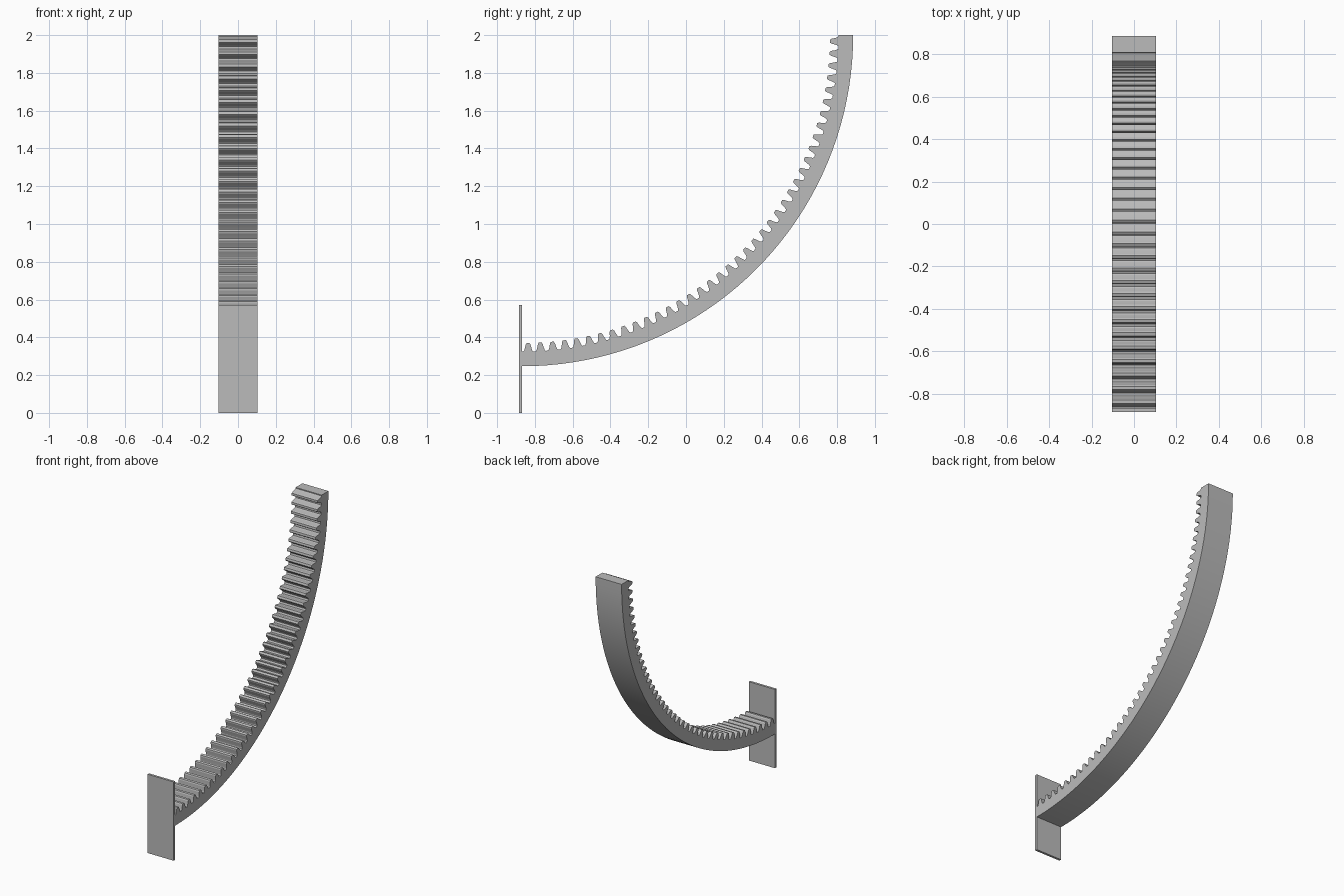
import bpy, bmesh
from math import sin, cos, pi

cube = bpy.data.objects.get("Cube")
if cube:
    bpy.data.objects.remove(cube, do_unlink=True)

HALF_WIDTH = 0.104
CENTRE_Y, CENTRE_Z = -0.868, 2.0
OUTER, ROOT, TIP = 1.753, 1.676, 1.631
TEETH = 40
PITCH = pi / 2 / TEETH

steel = bpy.data.materials.new("light grey metal")
steel.use_nodes = True
grey = (0.5, 0.5, 0.5, 1)
steel.diffuse_color = grey
steel.node_tree.nodes["Principled BSDF"].inputs["Base Color"].default_value = grey


def arc_point(radius, angle):
    """Point on the quarter ring, angle measured from straight down."""
    return CENTRE_Y + radius * sin(angle), CENTRE_Z - radius * cos(angle)


def extrude_profile(name, points):
    """Closed side profile (y, z) extruded across the width."""
    bm = bmesh.new()
    face = bm.faces.new([bm.verts.new((-HALF_WIDTH, y, z)) for y, z in points])
    new = bmesh.ops.extrude_face_region(bm, geom=[face])["geom"]
    bmesh.ops.translate(bm, vec=(2 * HALF_WIDTH, 0, 0),
                        verts=[v for v in new if isinstance(v, bmesh.types.BMVert)])
    bmesh.ops.recalc_face_normals(bm, faces=bm.faces)
    mesh = bpy.data.meshes.new(name)
    bm.to_mesh(mesh)
    bm.free()
    mesh.materials.append(steel)
    obj = bpy.data.objects.new(name, mesh)
    bpy.context.collection.objects.link(obj)
    return obj


# One tooth: (offset in pitches, height from root to tip)
flank = [(-0.40, 0.0), (-0.33, 0.12), (-0.26, 0.45), (-0.20, 0.82), (-0.12, 1.0)]
tooth = flank + [(-a, h) for a, h in reversed(flank)]

# Curved rack: smooth outer arc, then toothed inner arc walked back
outline = [arc_point(OUTER, i * PITCH) for i in range(TEETH + 1)]
outline.append(arc_point(ROOT, pi / 2))
for i in reversed(range(TEETH)):
    for offset, height in reversed(tooth):
        outline.append(arc_point(ROOT + (TIP - ROOT) * height, (i + 0.5 + offset) * PITCH))
outline.append(arc_point(ROOT, 0))
rack = extrude_profile("curved_gear_rack", outline)

# Flat mounting plate at the lower end
extrude_profile("end_plate", [(-0.885, 0), (-0.868, 0), (-0.868, 0.57), (-0.885, 0.57)])

# Smooth the outer arc while keeping tooth edges crisp
bpy.ops.object.select_all(action="DESELECT")
rack.select_set(True)
bpy.context.view_layer.objects.active = rack
bpy.ops.object.shade_smooth_by_angle(angle=pi / 18)
